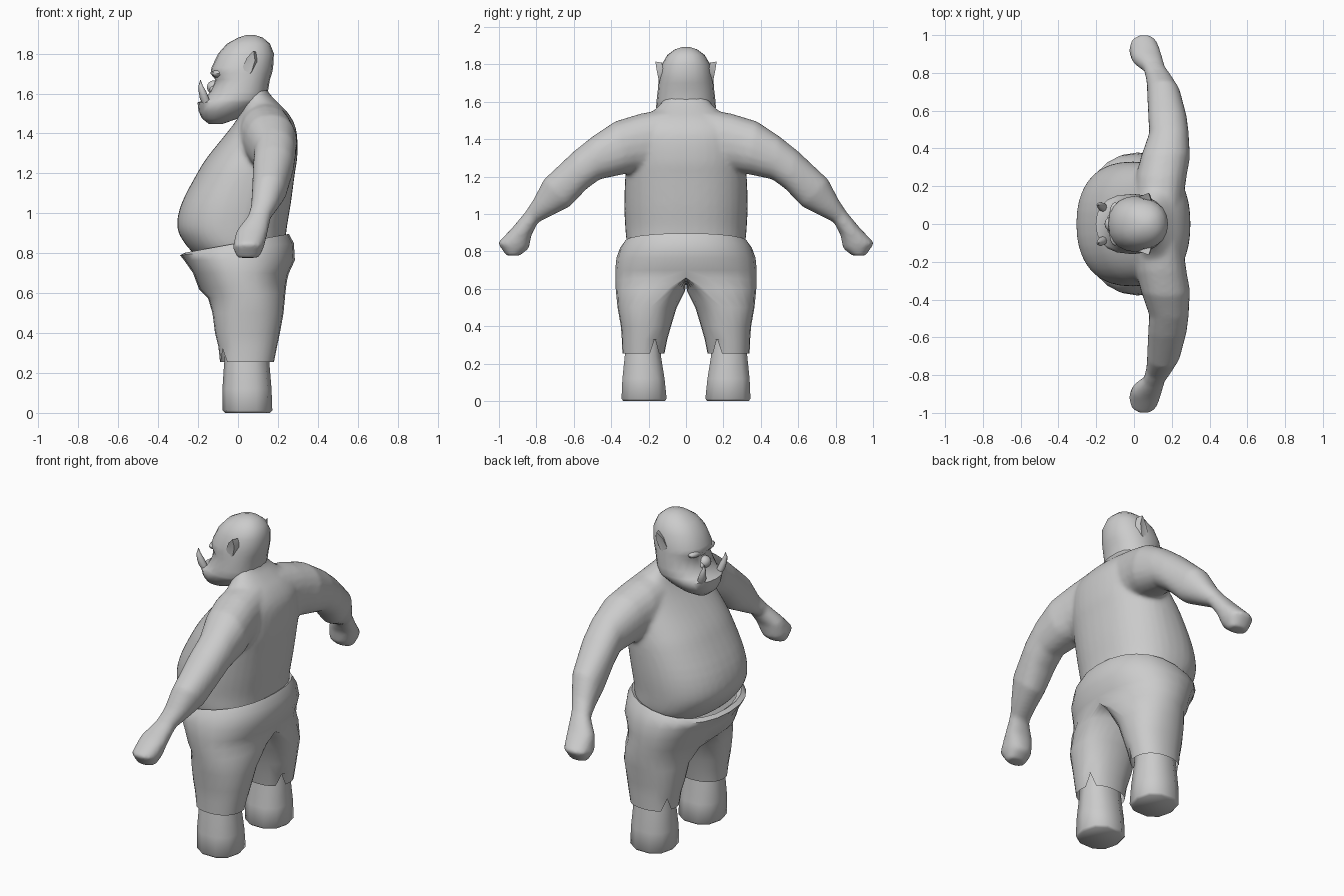
import bpy, bmesh, math
from mathutils import Vector

grey = bpy.data.materials.new("plain_grey")
grey.diffuse_color = (0.6, 0.6, 0.6, 1)


def spow(v, p):
    return math.copysign(abs(v) ** p, v)


def ring(z, x0, x1, y0, ym, y1, tilt=0.0, n=24, p=0.9):
    """Level ring spanning x0..x1 and y0..y1, widest along ym; tilt raises the back."""
    xm, rx = (x0 + x1) / 2, (x1 - x0) / 2
    pts = []
    for i in range(n):
        t = 2 * math.pi * i / n
        c, s = spow(math.cos(t), p), spow(math.sin(t), p)
        x = xm + rx * c
        pts.append(Vector((x, ym + s * ((y1 - ym) if s > 0 else (ym - y0)), z + tilt * c)))
    return pts


def refine(rows, steps=3):
    """Add smoothly interpolated rings between the given ones."""
    out, last = [], len(rows) - 1
    for k in range(last):
        quad = zip(rows[max(k - 1, 0)], rows[k], rows[k + 1], rows[min(k + 2, last)])
        quad = list(quad)
        for s in range(steps):
            t = s / steps
            out.append([b + 0.5 * t * (c - a + t * (2 * a - 5 * b + 4 * c - d + t * (3 * (b - c) + d - a)))
                        for a, b, c, d in quad])
    return out + [rows[-1]]


def add_loft(bm, rings, cap_start=True, cap_end=True):
    rows = [[bm.verts.new(p) for p in r] for r in rings]
    n = len(rows[0])
    for a, b in zip(rows, rows[1:]):
        for i in range(n):
            j = (i + 1) % n
            bm.faces.new((a[i], a[j], b[j], b[i]))
    if cap_start:
        bm.faces.new(rows[0][::-1])
    if cap_end:
        bm.faces.new(rows[-1])


def finish(name, bm, mirror=False, angle=50):
    bmesh.ops.recalc_face_normals(bm, faces=bm.faces)
    me = bpy.data.meshes.new(name)
    bm.to_mesh(me)
    bm.free()
    me.materials.append(grey)
    ob = bpy.data.objects.new(name, me)
    bpy.context.collection.objects.link(ob)
    if mirror:
        m = ob.modifiers.new("mirror", 'MIRROR')
        m.use_axis = (False, True, False)
        m.merge_threshold = 0.0005
    for o in bpy.context.selected_objects:
        o.select_set(False)
    bpy.context.view_layer.objects.active = ob
    ob.select_set(True)
    bpy.ops.object.shade_smooth_by_angle(angle=math.radians(angle))
    return ob


# Upper body: belly, chest and neck (z, x0, x1, half width)
bm = bmesh.new()
trunk = [(0.78, -0.20, 0.22, 0.29), (0.84, -0.26, 0.235, 0.315), (0.93, -0.305, 0.245, 0.325),
         (1.05, -0.283, 0.265, 0.33), (1.20, -0.205, 0.285, 0.325), (1.28, -0.155, 0.297, 0.315),
         (1.38, -0.075, 0.297, 0.30), (1.45, -0.02, 0.282, 0.285), (1.51, 0.015, 0.245, 0.235),
         (1.56, 0.025, 0.195, 0.165), (1.61, 0.02, 0.15, 0.12), (1.66, 0.03, 0.135, 0.09)]
add_loft(bm, refine([ring(z, a, b, -w, 0, w, n=40, p=0.88) for z, a, b, w in trunk]))

# Arms and fists (top y, top z, bottom y, bottom z, x0, x1)
arm = [(0.10, 1.565, 0.20, 1.22, 0.0, 0.265), (0.25, 1.535, 0.27, 1.22, 0.01, 0.28),
       (0.38, 1.495, 0.32, 1.215, 0.035, 0.297),
       (0.50, 1.415, 0.46, 1.185, 0.08, 0.29), (0.60, 1.335, 0.53, 1.135, 0.075, 0.28),
       (0.76, 1.185, 0.62, 1.04, 0.07, 0.245), (0.82, 1.07, 0.71, 0.995, 0.065, 0.20),
       (0.86, 1.01, 0.79, 0.955, 0.05, 0.165), (0.93, 0.925, 0.825, 0.89, -0.01, 0.15),
       (1.008, 0.845, 0.84, 0.815, -0.026, 0.13), (0.96, 0.777, 0.89, 0.777, -0.005, 0.105)]
for side in (-1, 1):
    rows = []
    for ty, tz, by, bz, x0, x1 in arm:
        row = []
        for i in range(20):
            t = 2 * math.pi * i / 20
            f = 0.5 + 0.5 * spow(math.sin(t), 0.9)
            x = (x0 + x1) / 2 + (x1 - x0) / 2 * spow(math.cos(t), 0.9)
            row.append(Vector((x, side * (by + (ty - by) * f), bz + (tz - bz) * f)))
        rows.append(row)
    add_loft(bm, rows)
body = finish("upper_body", bm, angle=60)
rm = body.modifiers.new("fuse", 'REMESH')
rm.mode = 'VOXEL'
rm.voxel_size = 0.012
rm.use_smooth_shade = True
sm = body.modifiers.new("soften", 'SMOOTH')
sm.factor, sm.iterations = 0.5, 8

# Trousers: one half from waist to hem, mirrored (z, x0, x1, y0, ym, y1, tilt)
bm = bmesh.new()
half = [(0.83, -0.24, 0.22, 0, 0, 0.30, 0.045), (0.85, -0.265, 0.255, 0, 0, 0.33, 0.047),
        (0.82, -0.29, 0.28, 0, 0, 0.352, 0.03), (0.765, -0.27, 0.285, 0, 0, 0.372, 0.0),
        (0.70, -0.225, 0.255, 0, 0, 0.378, 0.0), (0.64, -0.195, 0.245, 0, 0, 0.378, 0.02),
        (0.59, -0.15, 0.238, 0.005, 0.09, 0.375, 0.015), (0.50, -0.128, 0.228, 0.05, 0.19, 0.366, 0),
        (0.40, -0.115, 0.21, 0.08, 0.21, 0.348, 0), (0.33, -0.098, 0.195, 0.10, 0.22, 0.343, 0),
        (0.255, -0.09, 0.18, 0.115, 0.225, 0.34, 0)]
rows = [ring(*r) for r in half]
for i in (10, 22):                     # torn slits in the hem
    rows[-1][i].z += 0.08
add_loft(bm, rows, False, False)
seam = [f for f in bm.faces if all(abs(v.co.y) < 1e-4 for v in f.verts)]
bmesh.ops.delete(bm, geom=seam, context='FACES')
finish("trousers", bm, mirror=True, angle=55)

# Feet: stout stumps with a bevelled sole
bm = bmesh.new()
foot = [(0.0, -0.065, 0.16, 0.11, 0.225, 0.34), (0.012, -0.077, 0.172, 0.098, 0.225, 0.35),
        (0.12, -0.078, 0.168, 0.11, 0.225, 0.345), (0.24, -0.07, 0.158, 0.13, 0.225, 0.332),
        (0.36, -0.06, 0.15, 0.14, 0.225, 0.32)]
add_loft(bm, [ring(*r, n=10, p=0.85) for r in foot])
finish("feet", bm, mirror=True, angle=50)

# Head with a heavy underbite jaw (z, x0, x1, half width)
bm = bmesh.new()
skull = [(1.447, -0.145, -0.08, 0.045), (1.475, -0.18, 0.0, 0.095), (1.51, -0.197, 0.07, 0.13),
         (1.555, -0.203, 0.14, 0.157), (1.572, -0.165, 0.148, 0.16), (1.61, -0.14, 0.15, 0.157),
         (1.67, -0.113, 0.16, 0.15), (1.70, -0.138, 0.17, 0.148), (1.73, -0.133, 0.176, 0.144),
         (1.80, -0.10, 0.18, 0.13), (1.85, -0.055, 0.16, 0.10), (1.88, 0.0, 0.125, 0.06),
         (1.893, 0.04, 0.085, 0.02)]
add_loft(bm, [ring(z, a, b, -w, 0, w, n=20) for z, a, b, w in skull])
finish("head", bm, angle=60)


def blob(name, centre, size, mirror):
    b = bmesh.new()
    bmesh.ops.create_uvsphere(b, u_segments=12, v_segments=8, radius=1)
    for v in b.verts:
        v.co = Vector(centre) + Vector([a * s for a, s in zip(v.co, size)])
    finish(name, b, mirror)


# Nose and brow
blob("nose", (-0.122, 0, 1.632), (0.034, 0.038, 0.034), False)
blob("nostrils", (-0.12, 0.028, 1.62), (0.022, 0.022, 0.02), True)
blob("brow", (-0.10, 0.055, 1.70), (0.03, 0.06, 0.022), True)

# Tusks curving up from the lower jaw (centre, radius)
bm = bmesh.new()
tusk = [((-0.152, 0.08, 1.54), 0.021), ((-0.168, 0.09, 1.575), 0.023),
        ((-0.178, 0.098, 1.61), 0.019), ((-0.187, 0.101, 1.64), 0.011), ((-0.188, 0.10, 1.668), 0.001)]
add_loft(bm, [ring(c[2], c[0] - r, c[0] + r, c[1] - r, c[1], c[1] + r, n=8, p=1) for c, r in tusk])
finish("tusks", bm, mirror=True)

# Pointed ears
bm = bmesh.new()
rim = [(0.045, 0.142, 1.685), (0.024, 0.146, 1.735), (0.045, 0.152, 1.78), (0.078, 0.164, 1.815),
       (0.085, 0.156, 1.765), (0.068, 0.145, 1.71)]
outer = [bm.verts.new(p) for p in rim]
inner = [bm.verts.new((x + 0.012, y - 0.035, z - 0.006)) for x, y, z in rim]
dip = bm.verts.new((0.058, 0.145, 1.75))
for i in range(6):
    j = (i + 1) % 6
    bm.faces.new((outer[i], outer[j], inner[j], inner[i]))
    bm.faces.new((outer[i], outer[j], dip))
bm.faces.new(inner)
finish("ears", bm, mirror=True, angle=40)
